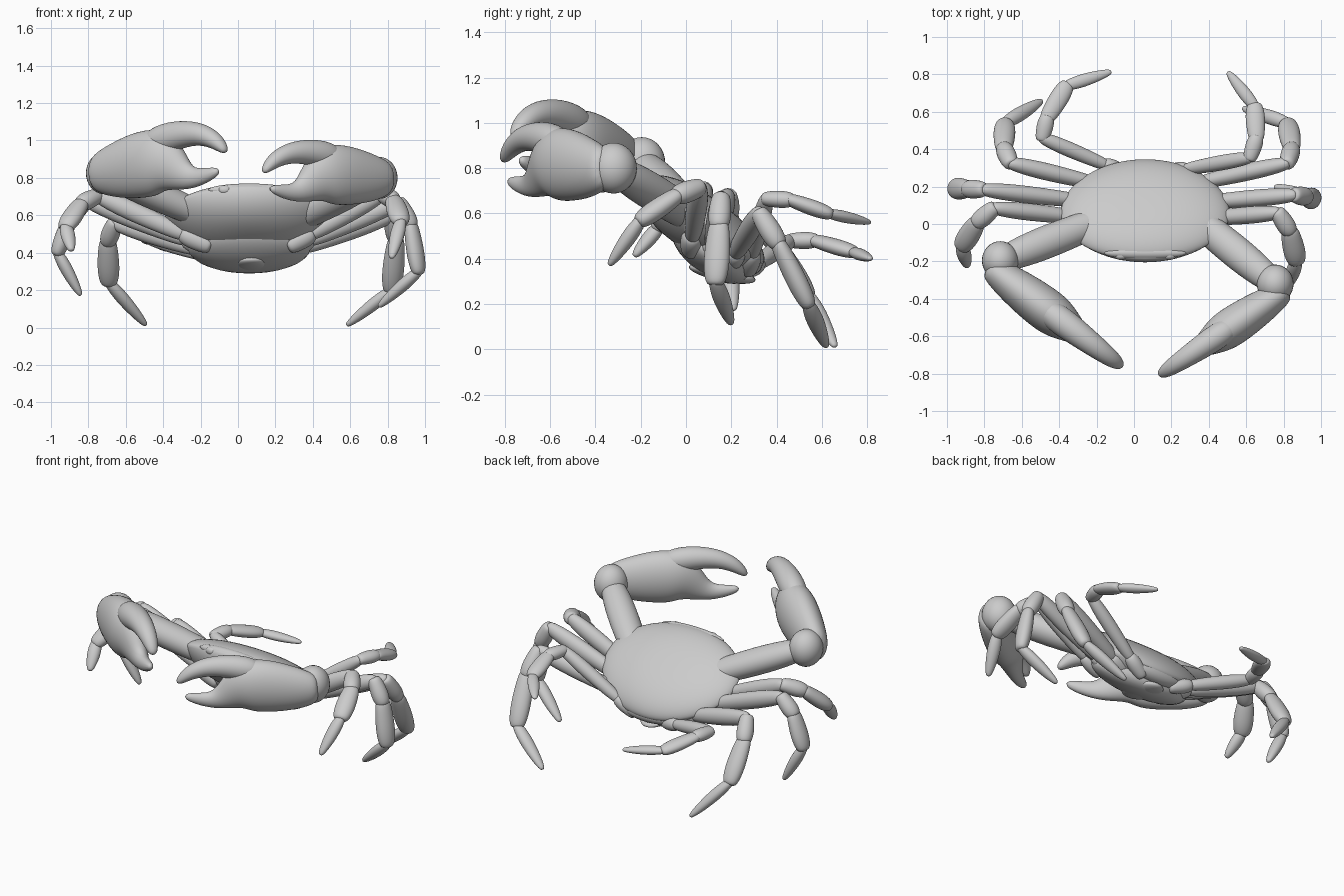
import bpy, bmesh, math
from mathutils import Vector, Matrix

if "Cube" in bpy.data.objects:
    bpy.data.objects.remove(bpy.data.objects["Cube"])

CX = 0.06                     # body symmetry plane
TILT = math.radians(-35)      # body leans back, front raised
UP = Vector((0, 0, 1))


def finish(bm, name, levels=2):
    bmesh.ops.recalc_face_normals(bm, faces=bm.faces)
    me = bpy.data.meshes.new(name)
    bm.to_mesh(me)
    bm.free()
    for p in me.polygons:
        p.use_smooth = True
    ob = bpy.data.objects.new(name, me)
    bpy.context.collection.objects.link(ob)
    if levels:
        m = ob.modifiers.new("smooth", 'SUBSURF')
        m.levels = m.render_levels = levels
    return ob


def loft(bm, secs, n=12):
    """Oval rings along a path; each section is (point, half height, half width)."""
    pts = [s[0] for s in secs]
    rings = []
    for i, (p, h, w) in enumerate(secs):
        t = (pts[min(i + 1, len(pts) - 1)] - pts[max(i - 1, 0)]).normalized()
        side = t.cross(UP).normalized()
        up = side.cross(t)
        angles = [2 * math.pi * k / n for k in range(n)]
        rings.append([bm.verts.new(p + side * math.cos(a) * w * 1.04 + up * math.sin(a) * h * 1.04) for a in angles])
    for a, b in zip(rings, rings[1:]):
        for k in range(n):
            bm.faces.new((a[k], a[(k + 1) % n], b[(k + 1) % n], b[k]))
    bm.faces.new(rings[0])
    bm.faces.new(rings[-1])


def segment(bm, a, b, h, w, tip=False):
    """One bulging limb segment; the last one tapers to a blunt point."""
    d = (b - a).normalized() * 0.02
    if tip:
        prof = ((0, .5), (.08, .75), (.35, 1), (.7, .8), (.93, .5), (1, .25))
    else:
        prof = ((0, .5), (.06, .8), (.3, .95), (.65, 1.05), (.93, .85), (1, .5))
        b = b + d
    a = a - d
    loft(bm, [(a.lerp(b, t), h * r, w * r) for t, r in prof])


def ellipsoid(name, loc, rad, tilt=0.0):
    bm = bmesh.new()
    bmesh.ops.create_uvsphere(bm, u_segments=32, v_segments=16, radius=1)
    M = Matrix.Translation(loc) @ Matrix.Rotation(tilt, 4, 'X') @ Matrix.Diagonal((*rad, 1))
    bmesh.ops.transform(bm, matrix=M, verts=bm.verts)
    return finish(bm, name, 0)


# Carapace: domed shield, narrower at the rear, over a narrowing belly
bm = bmesh.new()
bmesh.ops.create_uvsphere(bm, u_segments=64, v_segments=32, radius=1)
for v in bm.verts:
    x, y, z = v.co
    r = min(1, math.hypot(x, y))
    w = 0.11 * (1 - r ** 2.4) ** 0.6 if z >= 0 else -0.15 * (1 - r ** 3) ** 0.6
    s = (1 + 0.2 * min(z, 0)) * (1 - 0.06 * y)
    v.co = (x * 0.45 * s, y * 0.325, w)
M = Matrix.Translation((CX, 0.075, 0.565)) @ Matrix.Rotation(TILT, 4, 'X')
bmesh.ops.transform(bm, matrix=M, verts=bm.verts)
finish(bm, "carapace", 0)

# Belly plate, folded tail, rear rim, brow and face plate
ellipsoid("belly_plate", (CX, 0.11, 0.43), (0.33, 0.2, 0.1), TILT)
ellipsoid("tail_flap", (CX + .01, 0.16, 0.335), (0.1, 0.15, 0.035), TILT / 3)
ellipsoid("rear_rim", (CX + .01, 0.28, 0.385), (0.19, 0.06, 0.055), TILT)
ellipsoid("brow", (CX, -.155, .735), (.22, .035, .035))
ellipsoid("face_plate", (CX, -.09, .62), (.19, .075, .12), -TILT / 2)

# Shared claw profiles: fraction along the claw, rise, half height
PALM = ((0, 0, .075), (.06, 0, .115), (.21, .014, .155), (.4, .042, .183), (.54, .055, .18),
        (.64, .017, .125), (.76, -.045, .06), (.89, -.028, .042), (1, 0, .02))
FINGER = ((.43, .14, .06), (.54, .17, .085), (.7, .2, .075), (.86, .2, .06), (.985, .155, .045), (1.057, .095, .018))

# Claws: shoulder, wrist joint, lower tip, size
CLAWS = (("left", -1, (-.1, .05, .56), (-.715, -.195, .825), (-.1, -.735, .84), 1.0),
         ("right", 1, (.24, .1, .54), (.755, -.32, .80), (.17, -.785, .745), 0.9))

# Walking legs, front to back: knee, foot joint, tip
LEGS = {
    "left": (((-.75, .085, .705), (-.92, -.12, .54), (-.89, -.23, .41)),
             ((-.81, .185, .68), (-.965, .19, .4), (-.84, .21, .17)),
             ((-.66, .325, .56), (-.69, .54, .24), (-.49, .66, .01)),
             ((-.49, .46, .48), (-.36, .74, .43), (-.12, .815, .4))),
    "right": (((.77, .06, .715), (.87, -.2, .57), (.82, -.34, .37)),
              ((.86, .155, .67), (.965, .13, .3), (.75, .2, .11)),
              ((.82, .325, .6), (.82, .54, .2), (.58, .62, .01)),
              ((.62, .355, .665), (.645, .63, .6), (.5, .815, .56))),
}
THICK = ((.055, .05), (.052, .046), (.048, .05), (.045, .058), (.036, .042))

for side, s, shoulder, wrist, tip, size in CLAWS:
    wrist = Vector(wrist)
    # Claw arm and rounded wrist
    bm = bmesh.new()
    segment(bm, Vector(shoulder), wrist, .08, .088)
    finish(bm, f"{side}_claw_arm")
    ellipsoid(f"{side}_claw_wrist", wrist, (.098, .103, .112))
    # Palm with fixed finger, and moving finger
    base = wrist + Vector((s * .065, -.03, 0))
    for part, prof, flat in (("palm", PALM, .6), ("finger", FINGER, .85)):
        bm = bmesh.new()
        loft(bm, [(base.lerp(Vector(tip), t) + UP * rise * size, h * size, (h * flat + .008) * size)
                  for t, rise, h in prof])
        finish(bm, f"{side}_claw_{part}")
    # Walking legs
    for i, joints in enumerate(LEGS[side]):
        knee, foot, end = map(Vector, joints)
        hip = Vector((CX + s * (.22 - .035 * i), .02 + .085 * i, .44 - .03 * i))
        bend = knee.lerp(foot, .38) + Vector((s * .025, 0, .02))
        path = [hip, hip.lerp(knee, .22), knee, bend, foot, end]
        k = .78 if i == 3 else 1
        bm = bmesh.new()
        for n, (h, w) in enumerate(THICK):
            segment(bm, path[n], path[n + 1], h * k, w * k ** .5, n == 4)
        finish(bm, f"{side}_leg_{i + 1}")
    # Eyes at the ends of the brow
    ellipsoid(f"{side}_eye", (CX + s * .13, -.17, .735), (.035, .022, .025))
